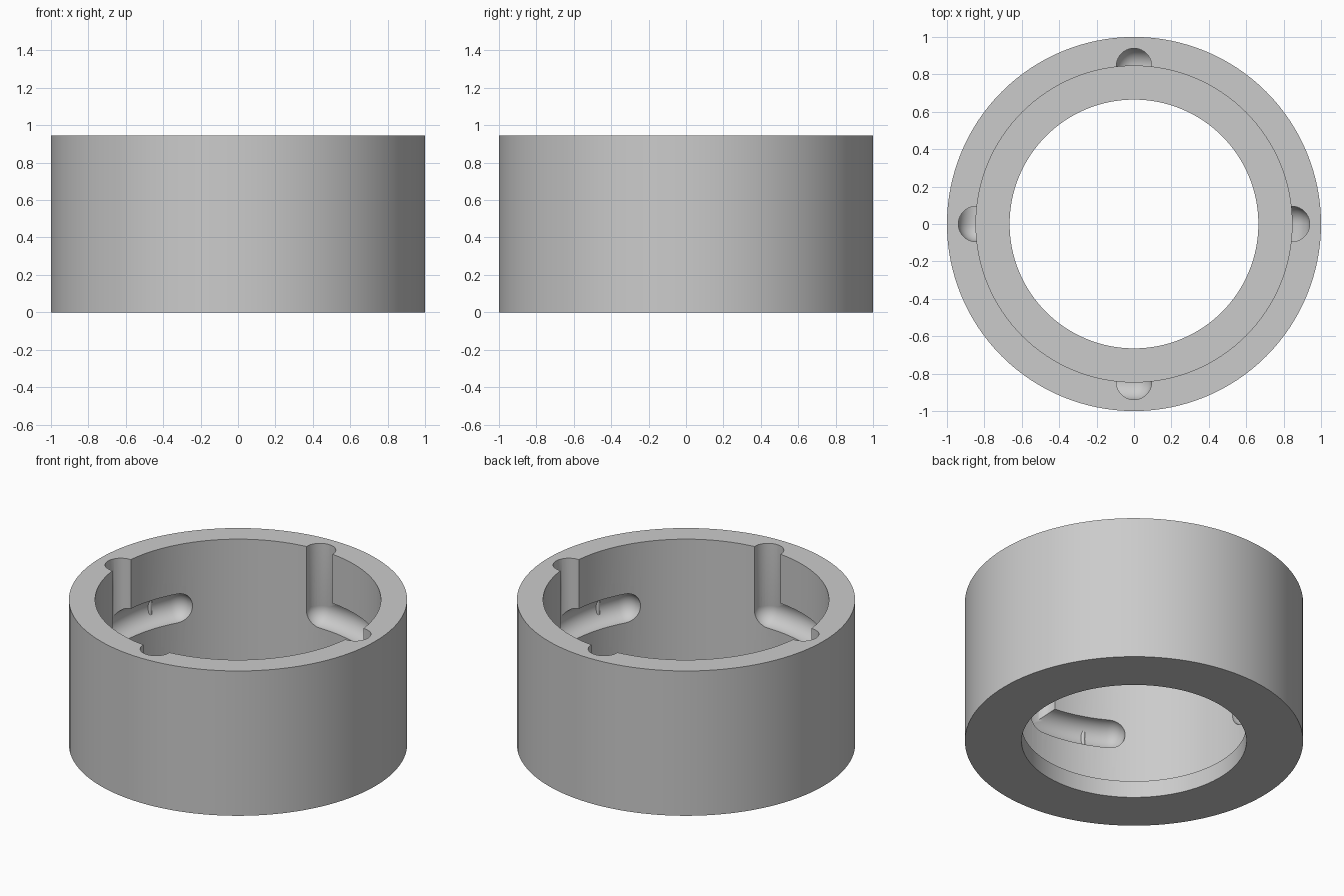
import bpy, bmesh, math
from mathutils import Vector, Matrix

cube = bpy.data.objects.get("Cube")
if cube:
    bpy.data.objects.remove(cube, do_unlink=True)

HEIGHT, BORE, LEDGE_Z, HOLE = 0.945, 0.845, 0.11, 0.665
SLOT_R, SLOT_Z, SWEEP = 0.095, 0.53, math.radians(30)
STARTS = [i * math.pi / 2 for i in range(4)]

grey = bpy.data.materials.new("plain grey")
grey.use_nodes = True
colour = (0.6, 0.6, 0.6, 1)
grey.diffuse_color = colour
grey.node_tree.nodes["Principled BSDF"].inputs["Base Color"].default_value = colour


def make_object(name, bm):
    bmesh.ops.recalc_face_normals(bm, faces=bm.faces)
    mesh = bpy.data.meshes.new(name)
    bm.to_mesh(mesh)
    bm.free()
    mesh.materials.append(grey)
    obj = bpy.data.objects.new(name, mesh)
    bpy.context.collection.objects.link(obj)
    return obj


def skin(bm, rings):
    """Join closed loops of points into a tube and cap both ends."""
    loops = [[bm.verts.new(p) for p in ring] for ring in rings]
    n = len(loops[0])
    for a, b in zip(loops, loops[1:]):
        for i in range(n):
            j = (i + 1) % n
            bm.faces.new((a[i], a[j], b[j], b[i]))
    bm.faces.new(loops[0])
    bm.faces.new(loops[-1])


def on_wall(angle, radius, z):
    return Vector((radius * math.cos(angle), radius * math.sin(angle), z))


# Stepped ring, turned from its cross-section
def turned_ring():
    bm = bmesh.new()
    profile = [(1, 0), (1, HEIGHT), (BORE, HEIGHT), (BORE, LEDGE_Z), (HOLE, LEDGE_Z), (HOLE, 0)]
    verts = [bm.verts.new((r, 0, z)) for r, z in profile]
    edges = [bm.edges.new((verts[i - 1], verts[i])) for i in range(len(verts))]
    bmesh.ops.spin(bm, geom=verts + edges, axis=(0, 0, 1), cent=(0, 0, 0),
                   angle=math.tau, steps=128, use_merge=True)
    bmesh.ops.remove_doubles(bm, verts=bm.verts, dist=1e-5)
    return make_object("ring_body", bm)


# Curved locking channels with round ends
def channel_cutters():
    bm = bmesh.new()
    half = math.pi / 2
    for start in STARTS:
        path = []
        for k in range(1, 9):
            t = half * k / 8
            path.append((start, math.cos(t) * SLOT_R, math.sin(t) * SLOT_R))
        path += [(start - SWEEP * k / 12, 0, SLOT_R) for k in range(1, 12)]
        for k in range(8, 0, -1):
            t = half * k / 8
            path.append((start - SWEEP, -math.cos(t) * SLOT_R, math.sin(t) * SLOT_R))
        rings = []
        for angle, along, r in path:
            tangent = on_wall(angle + half, 1, 0)
            outward = on_wall(angle, 1, 0)
            centre = on_wall(angle, BORE, SLOT_Z) + tangent * along
            rings.append([centre + outward * r * math.cos(u) + Vector((0, 0, r * math.sin(u)))
                          for u in (math.tau * (i + 0.5) / 32 for i in range(32))])
        skin(bm, rings)
    return make_object("channel_cutter", bm)


# Upright cylinders, used for the entry grooves and the detent ribs
def uprights(name, turn, radius_out, r, z0, z1, sides):
    bm = bmesh.new()
    for start in STARTS:
        place = Matrix.Translation(on_wall(start - turn, radius_out, (z0 + z1) / 2))
        bmesh.ops.create_cone(bm, cap_ends=True, segments=sides, radius1=r, radius2=r,
                              depth=z1 - z0, matrix=place)
    return make_object(name, bm)


def shade(obj):
    bpy.ops.object.select_all(action="DESELECT")
    obj.select_set(True)
    bpy.context.view_layer.objects.active = obj
    bpy.ops.object.shade_smooth_by_angle(angle=math.radians(30))


body = turned_ring()
bpy.context.view_layer.objects.active = body
cutters = [channel_cutters(),
           uprights("entry_cutter", 0, BORE, SLOT_R - 0.001, SLOT_Z, HEIGHT + 0.1, 40)]
for cutter in cutters:
    cutter.hide_render = True
    mod = body.modifiers.new(cutter.name, "BOOLEAN")
    mod.operation = "DIFFERENCE"
    mod.solver = "EXACT"
    mod.object = cutter
    bpy.ops.object.modifier_apply(modifier=mod.name)
    bpy.data.objects.remove(cutter, do_unlink=True)
shade(body)

# Small ribs at the back of each channel
ribs = uprights("detent_ribs", math.radians(21.3), BORE + SLOT_R, 0.013,
                SLOT_Z - 0.06, SLOT_Z + 0.06, 16)
shade(ribs)
